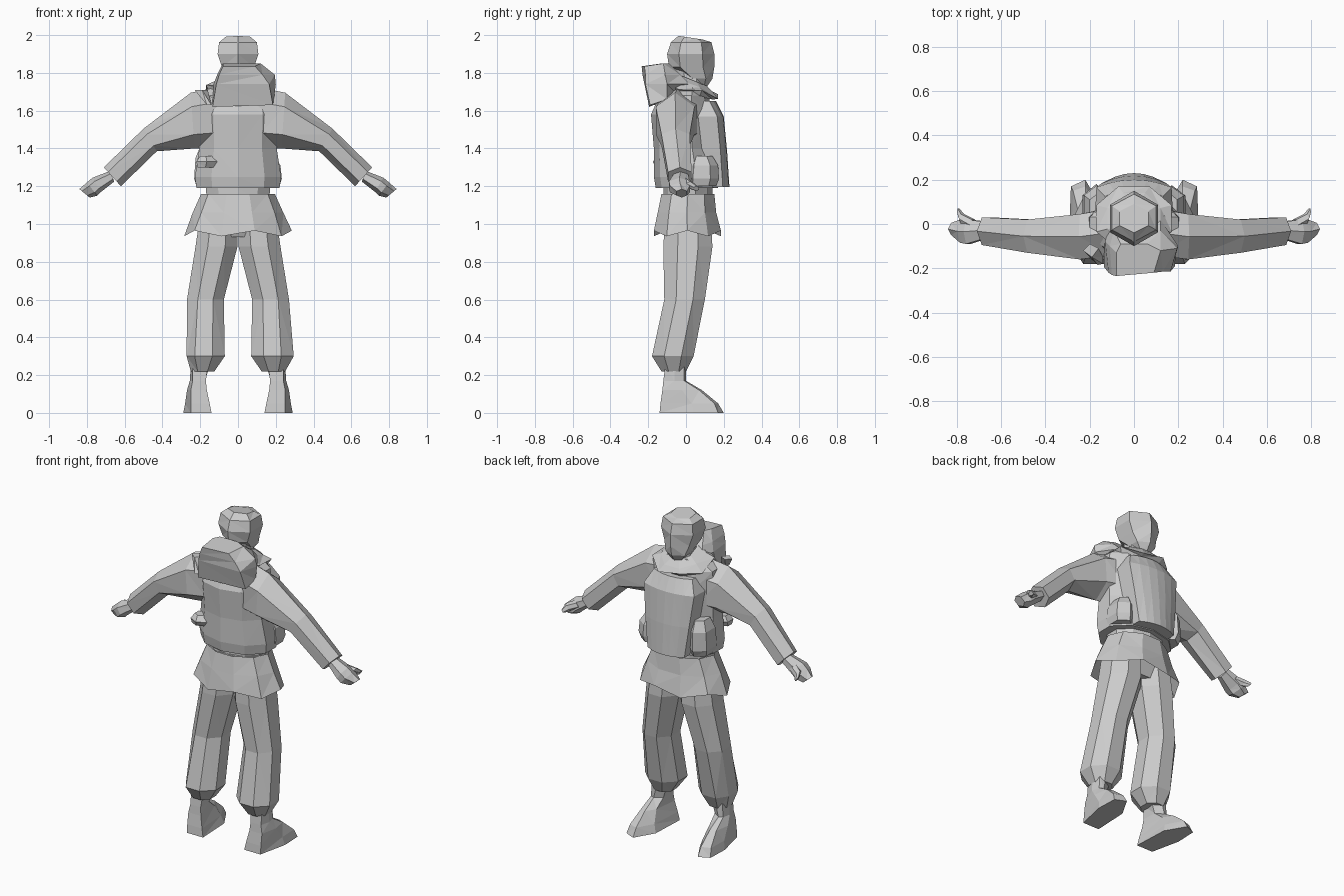
import bpy, bmesh, math
from mathutils import Vector

cloth = bpy.data.materials.new("plain grey")
cloth.diffuse_color = (0.6, 0.6, 0.6, 1)


def loft(name, rings, caps=True):
    """Skin a list of equal-length point rings into one flat-shaded object."""
    bm = bmesh.new()
    loops = [[bm.verts.new(p) for p in r] for r in rings]
    n = len(loops[0])
    for a, b in zip(loops, loops[1:]):
        for i in range(n):
            j = (i + 1) % n
            bm.faces.new((a[i], a[j], b[j], b[i]))
    if caps:
        bm.faces.new(loops[0][::-1])
        bm.faces.new(loops[-1])
    bmesh.ops.recalc_face_normals(bm, faces=bm.faces)
    # split bent quads so every facet is flat
    bmesh.ops.triangulate(bm, faces=[f for f in bm.faces if len(f.verts) == 4])
    me = bpy.data.meshes.new(name)
    bm.to_mesh(me)
    bm.free()
    me.materials.append(cloth)
    ob = bpy.data.objects.new(name, me)
    bpy.context.collection.objects.link(ob)
    return ob


def oval(z, x0, x1, y0, y1, n=8, tilt=0.0, jag=0.0, turn=0.5):
    """Horizontal faceted ring that exactly fills the given x and y range."""
    cx, cy, rx, ry = (x0 + x1) / 2, (y0 + y1) / 2, (x1 - x0) / 2, (y1 - y0) / 2
    ang = [2 * math.pi * (i + turn) / n for i in range(n)]
    mx, my = max(abs(math.cos(a)) for a in ang), max(abs(math.sin(a)) for a in ang)
    pts = []
    for i, a in enumerate(ang):
        y = cy + ry * math.sin(a) / my
        pts.append(Vector((cx + rx * math.cos(a) / mx, y, z - tilt * y + jag * (-1) ** i)))
    return pts


def section(top, low, y0, y1, n=6):
    """Limb ring spanning from a top to a low (x, z) point."""
    pts = []
    for i in range(n):
        a = 2 * math.pi * i / n
        c, s = (1 + math.cos(a)) / 2, math.sin(a) / math.sin(math.pi / 3)
        pts.append(Vector((low[0] + (top[0] - low[0]) * c,
                           (y0 + y1) / 2 + s * (y1 - y0) / 2,
                           low[1] + (top[1] - low[1]) * c)))
    return pts


def flat(z, pts):
    return [Vector((x, y, z)) for x, y in pts]


def pair(name, rings, left_limit=9):
    """Build a part on both sides of the body."""
    loft("right_" + name, rings)
    loft("left_" + name, [[Vector((-min(p.x, left_limit), p.y, p.z)) for p in r] for r in rings])


# trouser legs, gathered below the knee
pair("trouser_leg", [
    oval(0.22, .125, .25, -.13, .0),
    oval(0.30, .07, .295, -.18, .04),
    oval(0.60, .075, .27, -.115, .10),
    oval(0.88, .003, .225, -.12, .14),
    oval(1.05, .0, .20, -.11, .13)], .272)

# boots with toes turned outward
pair("boot", [
    flat(0.0, [(.14, -.14), (.25, -.14), (.29, .04), (.285, .17), (.22, .20), (.15, .08)]),
    flat(0.05, [(.15, -.135), (.25, -.135), (.28, .03), (.275, .15), (.22, .17), (.165, .07)]),
    flat(0.12, [(.165, -.125), (.25, -.125), (.27, -.02), (.255, .07), (.22, .085), (.18, .03)]),
    flat(0.17, [(.17, -.12), (.24, -.12), (.255, -.06), (.245, -.01), (.22, .0), (.175, -.03)]),
    flat(0.25, [(.16, -.11), (.24, -.11), (.25, -.06), (.24, -.01), (.2, .0), (.15, -.03)])])

# pelvis and flared jacket skirt with pointed sides
loft("pelvis", [oval(.93, -.08, .08, -.08, .10), oval(1.0, -.18, .18, -.11, .12),
                oval(1.16, -.17, .17, -.12, .13)])
loft("jacket_skirt", [oval(1.16, -.195, .195, -.13, .15, 10, turn=0),
                      oval(1.06, -.24, .24, -.15, .16, 10, turn=0),
                      oval(0.95, -.285, .285, -.17, .185, 10, jag=.015, turn=0)], caps=False)

# torso with overhanging jacket hem
loft("torso", [
    oval(1.12, -.165, .165, -.12, .14, 10),
    oval(1.19, -.17, .17, -.12, .14, 10),
    oval(1.19, -.22, .22, -.16, .17, 10),
    oval(1.25, -.228, .228, -.17, .175, 10),
    oval(1.40, -.205, .205, -.17, .14, 10),
    oval(1.58, -.21, .21, -.185, .14, 10),
    oval(1.68, -.20, .20, -.14, .12, 10),
    oval(1.74, -.11, .11, -.08, .10, 10)])

# wide sleeves
pair("sleeve", [
    section((.08, 1.73), (.14, 1.40), -.14, .07),
    section((.25, 1.695), (.23, 1.40), -.16, .045),
    section((.50, 1.505), (.43, 1.385), -.13, .02),
    section((.71, 1.30), (.62, 1.20), -.095, .03)])

# hands and thumbs
pair("hand", [
    section((.68, 1.28), (.655, 1.225), -.065, .01),
    section((.77, 1.245), (.725, 1.17), -.09, .02),
    section((.80, 1.22), (.745, 1.15), -.085, .02),
    section((.84, 1.185), (.785, 1.14), -.05, .005)])
pair("thumb", [
    section((.74, 1.245), (.71, 1.205), -.03, .02),
    section((.79, 1.225), (.76, 1.185), .0, .045),
    section((.80, 1.20), (.785, 1.175), .04, .07)])


# curved chest panel, narrowing to the hem
def panel(z, w, front, back, bow=.035):
    cols = [i / 3 for i in range(-3, 4)]
    return flat(z, [(w * c, front - bow * c * c) for c in cols] + [(w * 1.03, back), (-w * 1.03, back)])


loft("chest_panel", [panel(1.195, .125, .23, .08), panel(1.38, .148, .218, .07),
                     panel(1.57, .17, .20, .05), panel(1.65, .13, .16, .02)])

# waist pouches, the left one taller
loft("right_waist_pouch", [
    oval(1.20, .11, .22, .0, .16, 6), oval(1.24, .11, .232, -.01, .175, 6),
    oval(1.31, .11, .225, .0, .17, 6), oval(1.36, .12, .195, .02, .14, 6)])
loft("left_waist_pouch", [
    oval(1.20, -.22, -.11, .0, .16, 6), oval(1.24, -.232, -.11, -.02, .18, 6),
    oval(1.35, -.225, -.11, -.01, .175, 6), oval(1.41, -.20, -.12, .02, .14, 6)])
loft("small_side_pouch", [oval(1.30, -.215, -.13, -.16, -.08, 6), oval(1.33, -.22, -.11, -.175, -.06, 6),
                          oval(1.36, -.20, -.14, -.15, -.08, 6)])

# neck and wrapped scarf, dipping at the chest
loft("neck", [oval(1.64, -.08, .08, -.07, .10), oval(1.76, -.065, .065, -.05, .10),
              oval(1.84, -.06, .06, -.06, .09)])
loft("scarf", [
    oval(1.69, -.15, .15, -.10, .14, 8, .22),
    oval(1.715, -.17, .17, -.12, .17, 8, .24, .012),
    oval(1.75, -.12, .12, -.09, .14, 8, .35),
    oval(1.775, -.075, .075, -.07, .11, 8, .40)])

# hood hanging behind the neck, leaning to one side
loft("hood", [
    [Vector(p) for p in ((-.135, -.195, 1.62), (.185, -.19, 1.63), (.19, -.10, 1.66),
                         (.10, -.05, 1.69), (-.10, -.05, 1.69), (-.135, -.10, 1.66))],
    flat(1.74, [(-.115, -.22), (.165, -.215), (.20, -.10), (.12, .02), (-.11, .0), (-.13, -.08)]),
    flat(1.79, [(-.10, -.23), (.13, -.215), (.195, -.11), (.12, -.03), (-.09, -.03), (-.11, -.10)]),
    [Vector(p) for p in ((-.08, -.235, 1.835), (.09, -.22, 1.835), (.12, -.12, 1.85),
                         (.06, -.09, 1.85), (-.06, -.09, 1.85), (-.08, -.13, 1.85))]])

# shoulder strap end
loft("strap", [flat(1.63, [(-.165, -.185), (-.14, -.18), (-.14, -.15), (-.165, -.15)]),
               flat(1.71, [(-.23, -.12), (-.19, -.15), (-.16, -.11), (-.20, -.09)])])

# head: chin, cheeks, brow and crown, with a ridge down the face
loft("head", [
    oval(1.725, -.03, .03, .05, .11, 6),
    oval(1.77, -.065, .065, .0, .14, 6),
    oval(1.83, -.085, .085, -.09, .15, 6),
    oval(1.90, -.108, .108, -.10, .15, 6),
    oval(1.962, -.10, .10, -.08, .135, 6),
    oval(1.99, -.065, .065, -.04, .09, 6, .15)])
